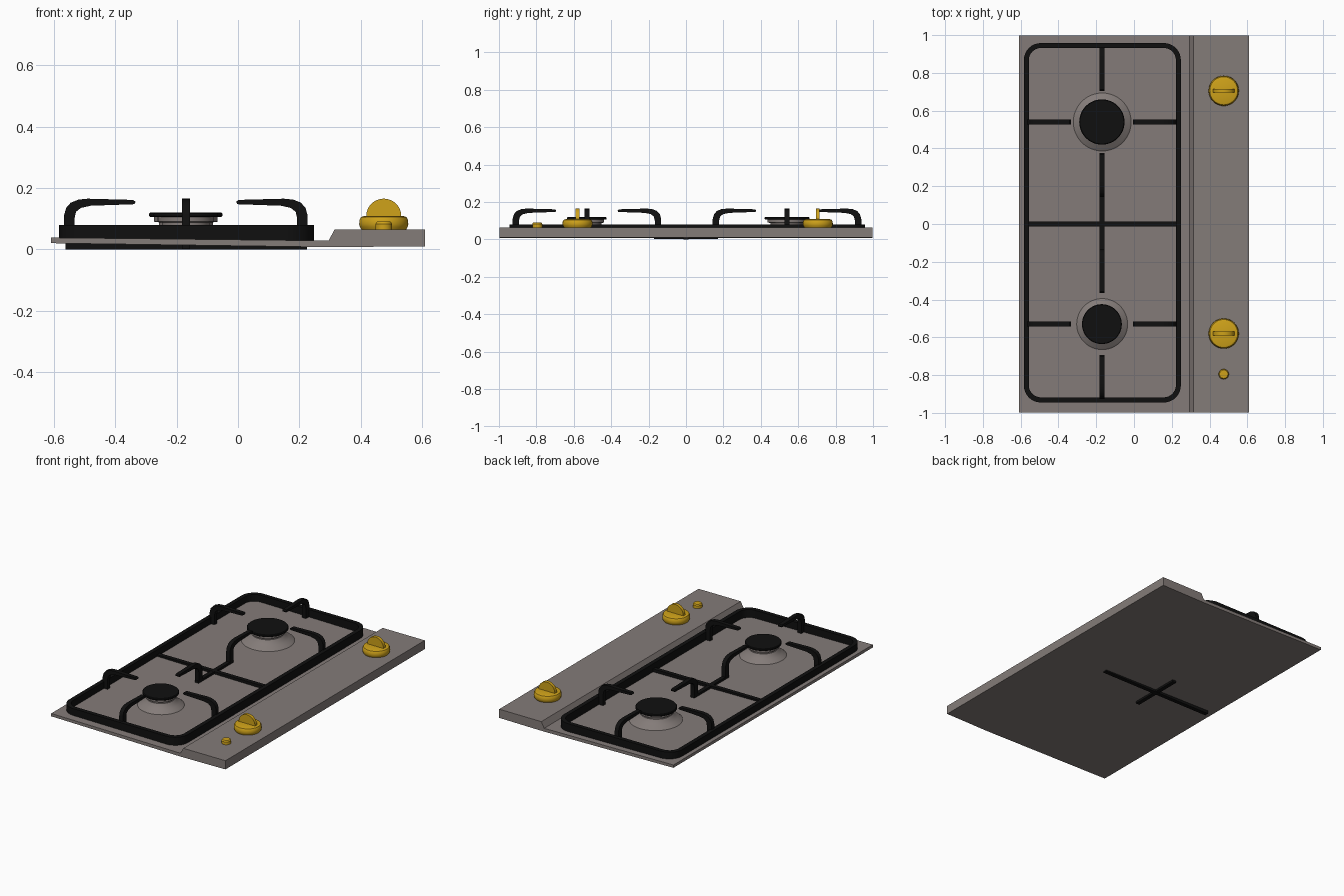
import bpy, bmesh, math
from mathutils import Matrix, Vector

if "Cube" in bpy.data.objects:
    bpy.data.objects.remove(bpy.data.objects["Cube"])


def material(name, rgb):
    m = bpy.data.materials.new(name)
    m.diffuse_color = (*rgb, 1)
    m.use_nodes = True
    m.node_tree.nodes["Principled BSDF"].inputs["Base Color"].default_value = m.diffuse_color
    return m


STEEL = material("steel", (0.23, 0.20, 0.19))
BLACK = material("black_iron", (0.005, 0.005, 0.005))
GOLD = material("brass", (0.62, 0.36, 0.01))


def finish(name, bm, mat, smooth=True):
    bmesh.ops.recalc_face_normals(bm, faces=bm.faces)
    mesh = bpy.data.meshes.new(name)
    bm.to_mesh(mesh)
    bm.free()
    ob = bpy.data.objects.new(name, mesh)
    bpy.context.collection.objects.link(ob)
    mesh.materials.append(mat)
    if smooth:
        bpy.ops.object.select_all(action='DESELECT')
        ob.select_set(True)
        bpy.context.view_layer.objects.active = ob
        bpy.ops.object.shade_smooth_by_angle(angle=math.radians(35))
    return ob


def extrude_profile(name, pts, half, mat, matrix=Matrix()):
    """Profile in local x/z, thickened to +-half along local y."""
    bm = bmesh.new()
    face = bm.faces.new([bm.verts.new((x, -half, z)) for x, z in pts])
    new = bmesh.ops.extrude_face_region(bm, geom=[face])["geom"]
    bmesh.ops.translate(bm, vec=(0, 2 * half, 0),
                        verts=[v for v in new if isinstance(v, bmesh.types.BMVert)])
    bm.transform(matrix)
    return finish(name, bm, mat)


def lathe(name, pts, centre, mat, steps=48):
    """Spin an (r, z) profile around a vertical axis."""
    bm = bmesh.new()
    vs = [bm.verts.new((r, 0, z)) for r, z in pts]
    edges = [bm.edges.new(p) for p in zip(vs, vs[1:])]
    bmesh.ops.spin(bm, geom=vs + edges, cent=(0, 0, 0), axis=(0, 0, 1),
                   angle=2 * math.pi, steps=steps)
    bmesh.ops.remove_doubles(bm, verts=bm.verts, dist=1e-5)
    bm.transform(Matrix.Translation((*centre, 0)))
    return finish(name, bm, mat)


def box(name, lo, hi, mat):
    lo, hi = Vector(lo), Vector(hi)
    bm = bmesh.new()
    bmesh.ops.create_cube(bm, size=1)
    bm.transform(Matrix.Translation((lo + hi) / 2) @ Matrix.Diagonal((*(hi - lo), 1)))
    return finish(name, bm, mat, False)


def rounded_rect(x0, x1, y0, y1, r, n=8):
    pts = []
    for k, (cx, cy) in enumerate([(x1 - r, y1 - r), (x0 + r, y1 - r),
                                  (x0 + r, y0 + r), (x1 - r, y0 + r)]):
        for i in range(n + 1):
            a = math.pi / 2 * (k + i / n)
            pts.append((cx + r * math.cos(a), cy + r * math.sin(a)))
    return pts


# Steel top with the raised control strip
extrude_profile("hob_plate", [(-0.61, 0.02), (0.3, 0.007), (0.61, 0.01), (0.61, 0.065),
                              (0.315, 0.065), (0.295, 0.028), (-0.61, 0.038)], 0.997, STEEL)

# Rounded grate frame
outer = rounded_rect(-0.583, 0.248, -0.945, 0.958, 0.09)
inner = rounded_rect(-0.557, 0.222, -0.918, 0.932, 0.065)
bm = bmesh.new()
rings = [[bm.verts.new((x, y, z)) for x, y in loop]
         for loop, z in ((outer, 0.025), (outer, 0.08), (inner, 0.08), (inner, 0.025))]
n = len(outer)
for k in range(4):
    a, b = rings[k], rings[(k + 1) % 4]
    for i in range(n):
        j = (i + 1) % n
        bm.faces.new((a[i], a[j], b[j], b[i]))
finish("grate_frame", bm, BLACK)

# Low cross in the middle of the grate
CX = -0.17
box("grate_cross_bar", (-0.562, -0.013, 0), (0.225, 0.013, 0.048), BLACK)
box("grate_long_bar", (CX - 0.013, -0.17, 0.001), (CX + 0.013, 0.17, 0.047), BLACK)

# Bent grate fingers around each burner
FINGER = [(0.397, 0.02), (0.397, 0.11), (0.39, 0.135), (0.375, 0.152), (0.35, 0.162),
          (0.32, 0.165), (0.172, 0.161), (0.164, 0.155), (0.168, 0.147), (0.31, 0.142),
          (0.342, 0.135), (0.358, 0.122), (0.363, 0.1), (0.363, 0.02)]
BURNERS = [("back", 0.54, 1.0), ("front", -0.53, 0.88)]
for label, y, s in BURNERS:
    for k in range(4):
        m = Matrix.Translation((CX, y, 0)) @ Matrix.Rotation(k * math.pi / 2, 4, 'Z')
        extrude_profile(f"{label}_grate_finger_{k + 1}", FINGER, 0.013, BLACK, m)
    # Flared skirt, burner body and cap
    lathe(f"{label}_burner_skirt", [(0.155 * s, 0.032), (0.145 * s, 0.04), (0.122 * s, 0.05),
                                    (0.103 * s, 0.066), (0.094 * s, 0.078), (0, 0.078)],
          (CX, y), STEEL)
    lathe(f"{label}_burner_body", [(0.088 * s, 0.07), (0.088 * s, 0.088), (0.104 * s, 0.09),
                                   (0.104 * s, 0.107), (0, 0.107)], (CX, y), STEEL)
    lathe(f"{label}_burner_cap", [(0, 0.106), (0.116 * s, 0.106), (0.12 * s, 0.109),
                                  (0.12 * s, 0.116), (0.116 * s, 0.12), (0, 0.12)],
          (CX, y), BLACK)

# Control knobs with half-disc grips
KX = 0.475
grip = [(0.057 * math.cos(a), 0.108 + 0.057 * math.sin(a))
        for a in (math.pi * i / 24 for i in range(25))]
grip = [(0.057, 0.09)] + grip + [(-0.057, 0.09)]
for label, y in (("back", 0.705), ("front", -0.58)):
    lathe(f"{label}_knob", [(0.07, 0.06), (0.078, 0.073), (0.08, 0.082), (0.079, 0.096),
                            (0.074, 0.105), (0.065, 0.108), (0, 0.108)], (KX, y), GOLD)
    extrude_profile(f"{label}_knob_grip", grip, 0.01, GOLD, Matrix.Translation((KX, y, 0)))

# Small ignition button
lathe("ignition_button", [(0.027, 0.06), (0.027, 0.083), (0.022, 0.09), (0, 0.091)],
      (KX, -0.795), GOLD, 32)
